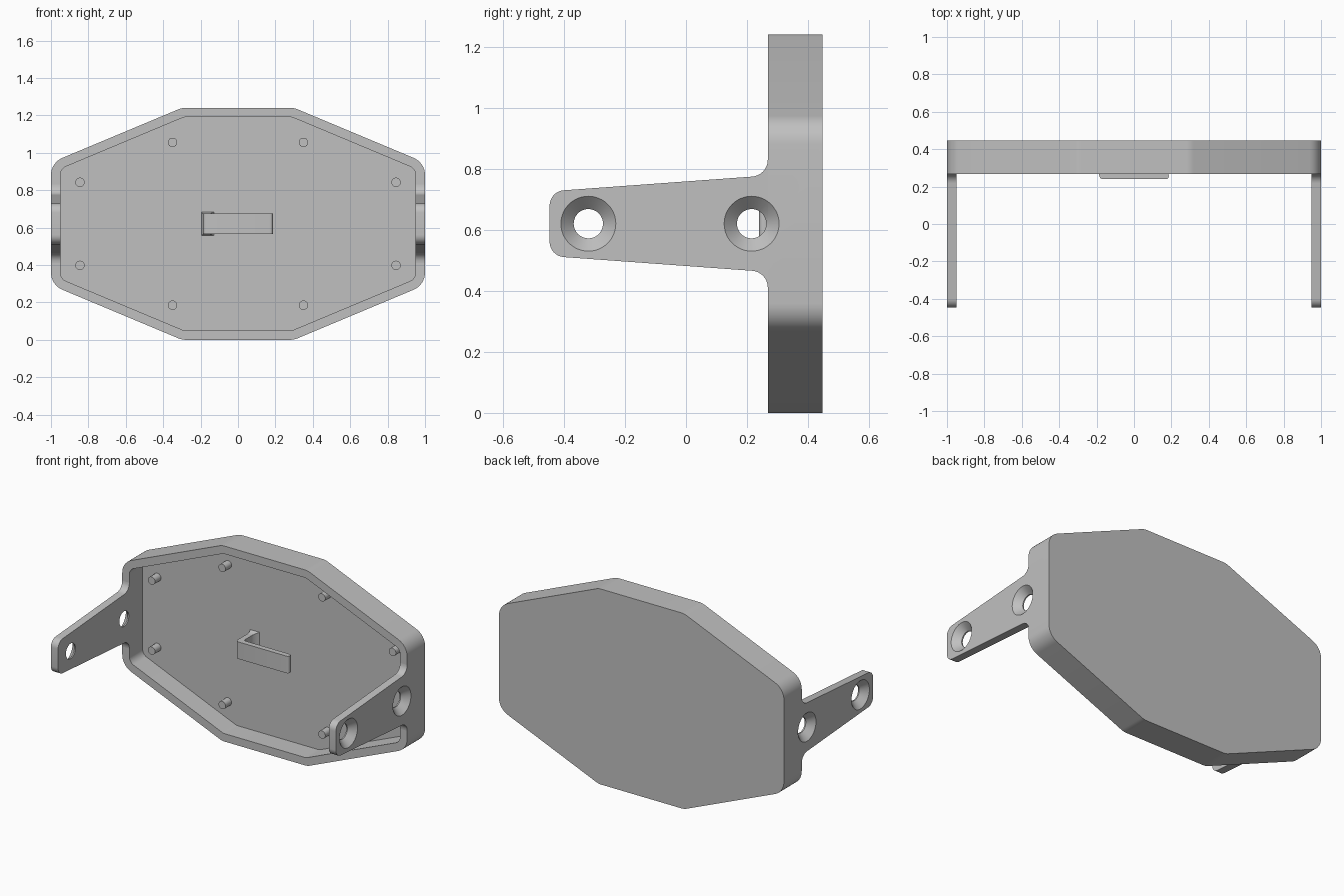
import bpy, bmesh, math
from mathutils import Vector

if "Cube" in bpy.data.objects:
    bpy.data.objects.remove(bpy.data.objects["Cube"], do_unlink=True)

MID = 0.62                    # height of the centre line
FRONT, FLOOR, BACK = 0.268, 0.4, 0.447
WALL = 0.05

grey = bpy.data.materials.new("plain grey")
grey.use_nodes = True
grey.diffuse_color = (0.53, 0.53, 0.53, 1)
grey.node_tree.nodes["Principled BSDF"].inputs["Base Color"].default_value = grey.diffuse_color


def rounded(corners, inset=0, steps=8):
    """Outline from (a, b, radius) corners; corners of zero radius are left out."""
    out = []
    for i, (a, b, r) in enumerate(corners):
        if not r:
            continue
        v = Vector((a, b))
        d1 = (Vector(corners[i - 1][:2]) - v).normalized()
        d2 = (Vector(corners[(i + 1) % len(corners)][:2]) - v).normalized()
        half = math.acos(d1.dot(d2)) / 2
        c = v + (d1 + d2).normalized() * r / math.sin(half)
        s, e = v + d1 * r / math.tan(half) - c, v + d2 * r / math.tan(half) - c
        start = math.atan2(s.y, s.x)
        turn = math.remainder(math.atan2(e.y, e.x) - start, math.tau)
        for k in range(steps + 1):
            t = start + turn * k / steps
            out.append((c.x + (r - inset) * math.cos(t), c.y + (r - inset) * math.sin(t)))
    return out


def circle(a, b, r, sides):
    return [(a + r * math.cos(math.tau * k / sides), b + r * math.sin(math.tau * k / sides))
            for k in range(sides)]


def along_x(outline, x):
    return [(x, y, z) for y, z in outline]


def along_y(outline, y):
    return [(x, y, z) for x, z in outline]


def loft(name, rings):
    """Closed solid through matching rings of points, capped at both ends."""
    bm = bmesh.new()
    loops = [[bm.verts.new(p) for p in ring] for ring in rings]
    for lo, hi in zip(loops, loops[1:]):
        for i in range(len(lo)):
            bm.faces.new((lo[i - 1], lo[i], hi[i], hi[i - 1]))
    bm.faces.new(loops[0])
    bm.faces.new(loops[-1])
    bmesh.ops.recalc_face_normals(bm, faces=bm.faces)
    mesh = bpy.data.meshes.new(name)
    bm.to_mesh(mesh)
    bm.free()
    mesh.materials.append(grey)
    obj = bpy.data.objects.new(name, mesh)
    bpy.context.collection.objects.link(obj)
    return obj


def select(obj):
    bpy.ops.object.select_all(action='DESELECT')
    obj.select_set(True)
    bpy.context.view_layer.objects.active = obj


def cut(obj, cutter):
    select(obj)
    mod = obj.modifiers.new("hole", 'BOOLEAN')
    mod.operation, mod.solver, mod.object = 'DIFFERENCE', 'EXACT', cutter
    bpy.ops.object.modifier_apply(modifier=mod.name)


# Eight-sided tray, open to the front
quarter = [(0.3, MID), (1, 0.327)]
right = quarter + [(x, -z) for x, z in reversed(quarter)]
octagon = [(x, MID + z, 0.1) for x, z in right + [(-x, -z) for x, z in right]]
outer, inner = rounded(octagon), rounded(octagon, WALL)
tray = loft("tray", [along_y(outer, BACK), along_y(outer, FRONT),
                     along_y(inner, FRONT), along_y(inner, FLOOR)])
parts = [tray]

# Tapered side arms with countersunk screw holes
half_arm = [(FRONT, 0.3, 0), (FRONT, 0.158, 0.055), (-BACK, 0.106, 0.05)]
arm_corners = [(y, MID + z, r) for y, z, r in half_arm]
arm_corners += [(y, MID - z, r) for y, z, r in reversed(half_arm)]
arm_outline = rounded(arm_corners)
for side, label in ((1, "left"), (-1, "right")):
    arm = loft(label + "_arm", [along_x(arm_outline, side * x) for x in (1 - WALL, 1)])
    parts.append(arm)
    for y in (-0.32, 0.215):
        cutter = loft("hole_cutter", [along_x(circle(y, MID, r, 48), side * x)
                                      for x, r in ((0.9, 0.048), (0.958, 0.048), (1.01, 0.1))])
        cutter.hide_render = True
        cut(arm, cutter)
        if y > 0:
            cut(tray, cutter)
        bpy.data.objects.remove(cutter, do_unlink=True)

# Locating pins on the tray floor
for x, z in ((0.35, 0.435), (0.845, 0.222)):
    for sx in (1, -1):
        for sz in (1, -1):
            spot = circle(sx * x, MID + sz * z, 0.025, 24)
            parts.append(loft("pin", [along_y(spot, y) for y in (FLOOR - 0.06, FLOOR + 0.01)]))

# L-shaped cable hook in the middle of the tray
END, THICK, TOP = 0.186, 0.034, 0.24
hook = rounded([(-END, FLOOR + 0.005, 0.001), (-END, TOP, 0.02), (END, TOP, 0.015),
                (END, TOP + THICK, 0.015), (THICK - END, TOP + THICK, 0.01),
                (THICK - END, FLOOR + 0.005, 0.001)], steps=5)
parts.append(loft("hook", [[(x, y, MID + s) for x, y in hook] for s in (-0.054, 0.054)]))


def foot_ring(x0, x1, h, y):
    return [(x0, y, MID - h), (x1, y, MID - h), (x1, y, MID + h), (x0, y, MID + h)]


# Flared foot where the hook meets the floor
parts.append(loft("hook_foot", [foot_ring(-END, THICK - END, 0.054, 0.36),
                                foot_ring(-0.189, -0.143, 0.057, 0.386),
                                foot_ring(-0.197, -0.125, 0.065, FLOOR + 0.003)]))

for part in parts:
    select(part)
    bpy.ops.object.shade_smooth_by_angle(angle=math.radians(30))
